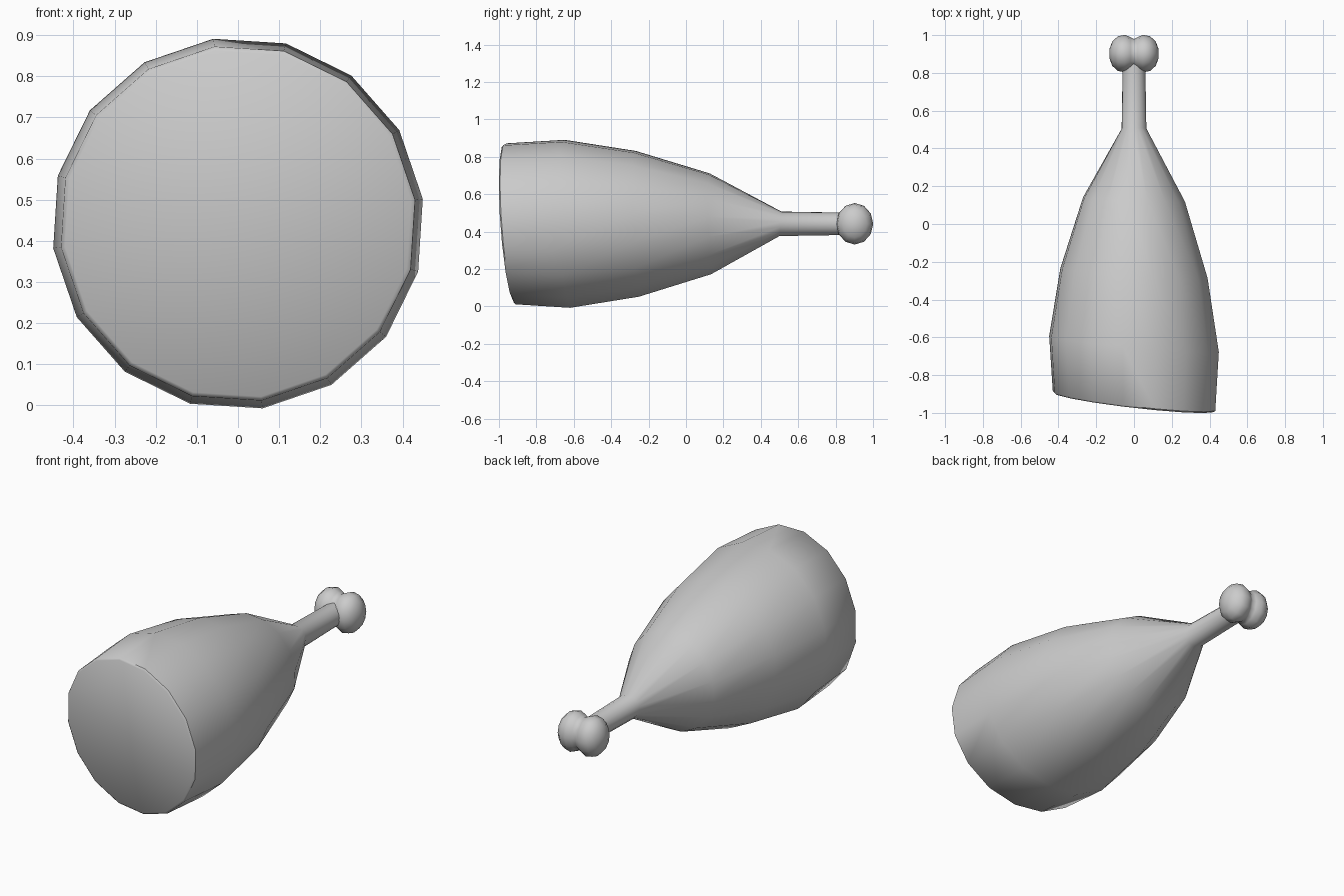
import bpy, bmesh, math

cube = bpy.data.objects.get("Cube")
if cube:
    bpy.data.objects.remove(cube, do_unlink=True)

grey = bpy.data.materials.new("plain grey")
COLOUR = (0.6, 0.6, 0.6, 1)
grey.diffuse_color = COLOUR
grey.use_nodes = True
grey.node_tree.nodes["Principled BSDF"].inputs["Base Color"].default_value = COLOUR

AXIS_Z = 0.442


def loft(name, rings, sharp):
    """Skin a list of equal-length rings and cap both ends."""
    bm = bmesh.new()
    loops = [[bm.verts.new(p) for p in ring] for ring in rings]
    n = len(loops[0])
    for a, b in zip(loops, loops[1:]):
        for i in range(n):
            j = (i + 1) % n
            bm.faces.new((a[i], a[j], b[j], b[i]))
    bm.faces.new(loops[0])
    bm.faces.new(loops[-1])
    bmesh.ops.recalc_face_normals(bm, faces=bm.faces)
    mesh = bpy.data.meshes.new(name)
    bm.to_mesh(mesh)
    bm.free()
    mesh.materials.append(grey)
    obj = bpy.data.objects.new(name, mesh)
    bpy.context.collection.objects.link(obj)
    bpy.ops.object.select_all(action="DESELECT")
    obj.select_set(True)
    bpy.context.view_layer.objects.active = obj
    bpy.ops.object.shade_smooth_by_angle(angle=math.radians(sharp))
    return obj


# Meat and bone shaft: (y, radius, tilt across x, tilt across z)
PROFILE = [
    (-0.944, 0.424, -0.115, -0.07),
    (-0.936, 0.434, -0.115, -0.07),
    (-0.635, 0.453, -0.09, -0.045),
    (-0.260, 0.393, -0.065, -0.03),
    (0.130, 0.272, -0.04, -0.02),
    (0.505, 0.066, 0.0, 0.08),
    (0.870, 0.060, 0.0, 0.0),
]


def shaft_ring(y, r, tilt_x, tilt_z, sides=16):
    ring = []
    for i in range(sides):
        a = math.radians(7.6) + i * math.tau / sides
        x, z = r * math.cos(a), r * math.sin(a)
        ring.append((x, y + tilt_x * x + tilt_z * z, AXIS_Z + z))
    return ring


loft("meat_and_bone", [shaft_ring(*p) for p in PROFILE], 50)

# Two-lobed knuckle, turned about the x axis: (x, radius)
HALF = [(0.018, 0.087), (0.048, 0.099), (0.085, 0.092), (0.115, 0.065), (0.131, 0.022)]
LOBES = [(-x, r) for x, r in reversed(HALF)] + [(0, 0.078)] + HALF


def knuckle_ring(x, r, sides=12):
    return [(x, 0.902 + r * math.cos(a), AXIS_Z + 1.12 * r * math.sin(a))
            for a in (i * math.tau / sides for i in range(sides))]


loft("knuckle", [knuckle_ring(*p) for p in LOBES], 80)
